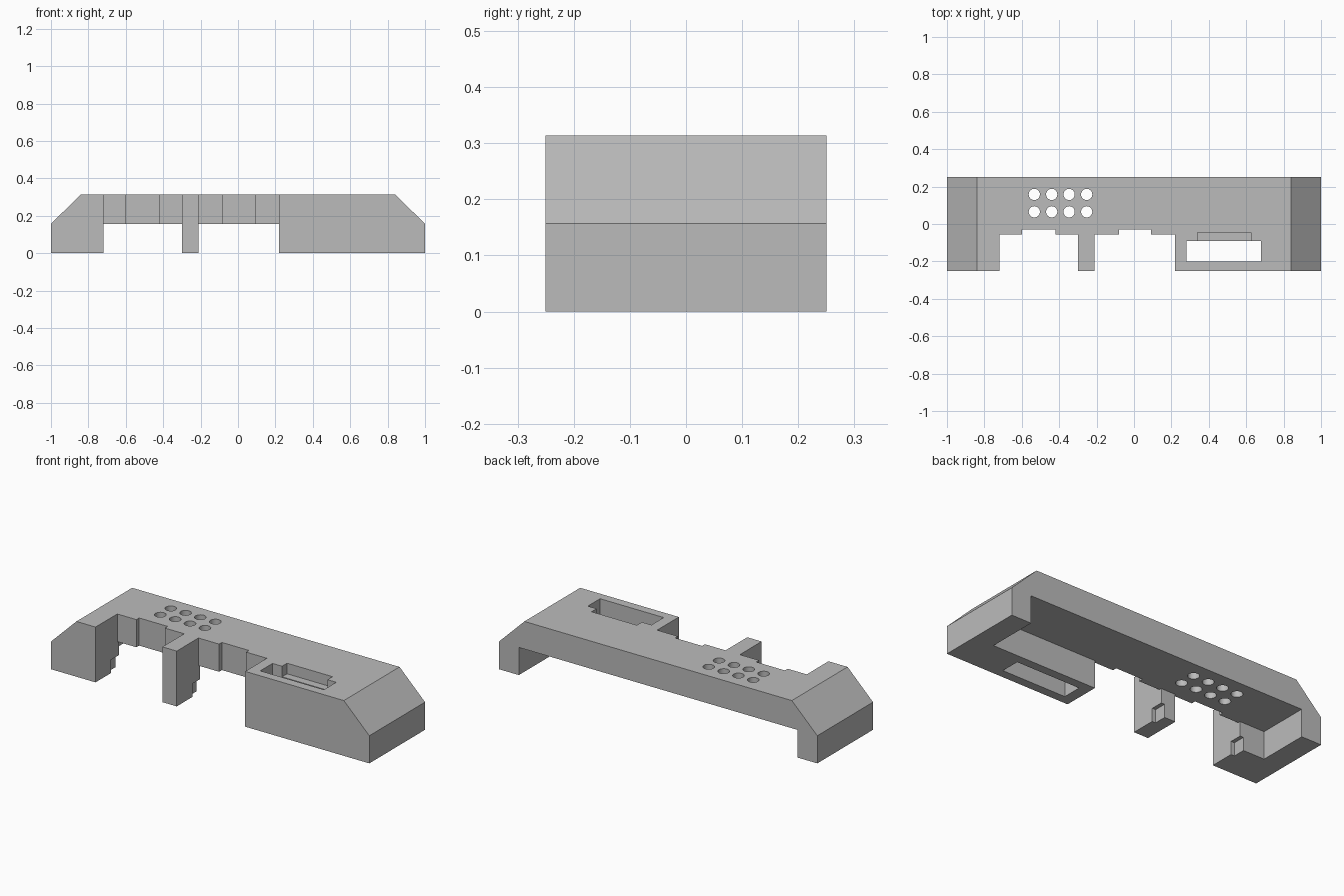
import bpy
import bmesh
from mathutils import Matrix, Vector

old = bpy.data.objects.get("Cube")
if old:
    bpy.data.objects.remove(old, do_unlink=True)

HALF_DEPTH = 0.25
DECK = 0.157       # underside of the top slab
TOP = 0.314
BACK_OF_LEGS = -0.04

grey = bpy.data.materials.new("light grey plastic")
grey.use_nodes = True
grey.diffuse_color = (0.5, 0.5, 0.5, 1)
grey.node_tree.nodes["Principled BSDF"].inputs["Base Color"].default_value = (0.5, 0.5, 0.5, 1)


def add_object(name, bm):
    bmesh.ops.recalc_face_normals(bm, faces=bm.faces)
    mesh = bpy.data.meshes.new(name)
    bm.to_mesh(mesh)
    bm.free()
    obj = bpy.data.objects.new(name, mesh)
    bpy.context.collection.objects.link(obj)
    return obj


def cut(obj, name, bm):
    """Subtract a solid from obj and discard the cutter."""
    cutter = add_object(name, bm)
    cutter.hide_render = True
    mod = obj.modifiers.new(name, "BOOLEAN")
    mod.operation = "DIFFERENCE"
    mod.solver = "EXACT"
    mod.object = cutter
    bpy.context.view_layer.objects.active = obj
    bpy.ops.object.modifier_apply(modifier=name)
    bpy.data.objects.remove(cutter, do_unlink=True)


def box(x0, x1, y0, y1, z0, z1):
    bm = bmesh.new()
    size = Vector((x1 - x0, y1 - y0, z1 - z0))
    centre = Vector((x0 + x1, y0 + y1, z0 + z1)) / 2
    bmesh.ops.create_cube(bm, size=1, matrix=Matrix.Translation(centre) @ Matrix.Diagonal(size).to_4x4())
    return bm


# Body: chamfered profile extruded from front to back
profile = [(-1, 0), (1, 0), (1, DECK), (0.84, TOP), (-0.84, TOP), (-1, DECK)]
bm = bmesh.new()
face = bm.faces.new([bm.verts.new((x, -HALF_DEPTH, z)) for x, z in profile])
ext = bmesh.ops.extrude_face_region(bm, geom=[face])
bmesh.ops.translate(bm, vec=(0, 2 * HALF_DEPTH, 0),
                    verts=[v for v in ext["geom"] if isinstance(v, bmesh.types.BMVert)])
body = add_object("bracket_body", bm)
body.data.materials.append(grey)

# Hollow under the slab, open to the back
cut(body, "rear_hollow", box(-0.875, 0.875, BACK_OF_LEGS, 0.4, -0.1, DECK))

# Two front bays, each with a deeper central notch in the slab
for left, right, notch_left, notch_right in ((-0.72, -0.3, -0.6, -0.42), (-0.21, 0.22, -0.08, 0.09)):
    cut(body, "bay_underside", box(left, right, -0.4, 0, -0.1, DECK))
    cut(body, "bay_front", box(left, right, -0.4, -0.055, -0.1, 0.5))
    cut(body, "bay_notch", box(notch_left, notch_right, -0.4, -0.03, -0.1, 0.5))
    # Small relief in the side of the leg beside the bay
    cut(body, "leg_relief", box(left - 0.022, left + 0.05, -0.11, 0, -0.1, 0.075))

# Slot through the front block with a shallow ledge behind it
cut(body, "slot", box(0.28, 0.68, -0.2, -0.09, -0.1, 0.5))
cut(body, "slot_ledge", box(0.34, 0.625, -0.12, -0.045, TOP - 0.06, 0.5))

# Two rows of round holes
for x in (-0.533, -0.44, -0.347, -0.253):
    for y in (0.065, 0.158):
        bm = bmesh.new()
        bmesh.ops.create_cone(bm, cap_ends=True, segments=32, radius1=0.03, radius2=0.03,
                              depth=0.6, matrix=Matrix.Translation((x, y, 0.25)))
        cut(body, "round_hole", bm)

# Smooth the hole walls while keeping hard edges
bpy.ops.object.select_all(action="DESELECT")
body.select_set(True)
bpy.context.view_layer.objects.active = body
bpy.ops.object.shade_smooth_by_angle(angle=0.5)
